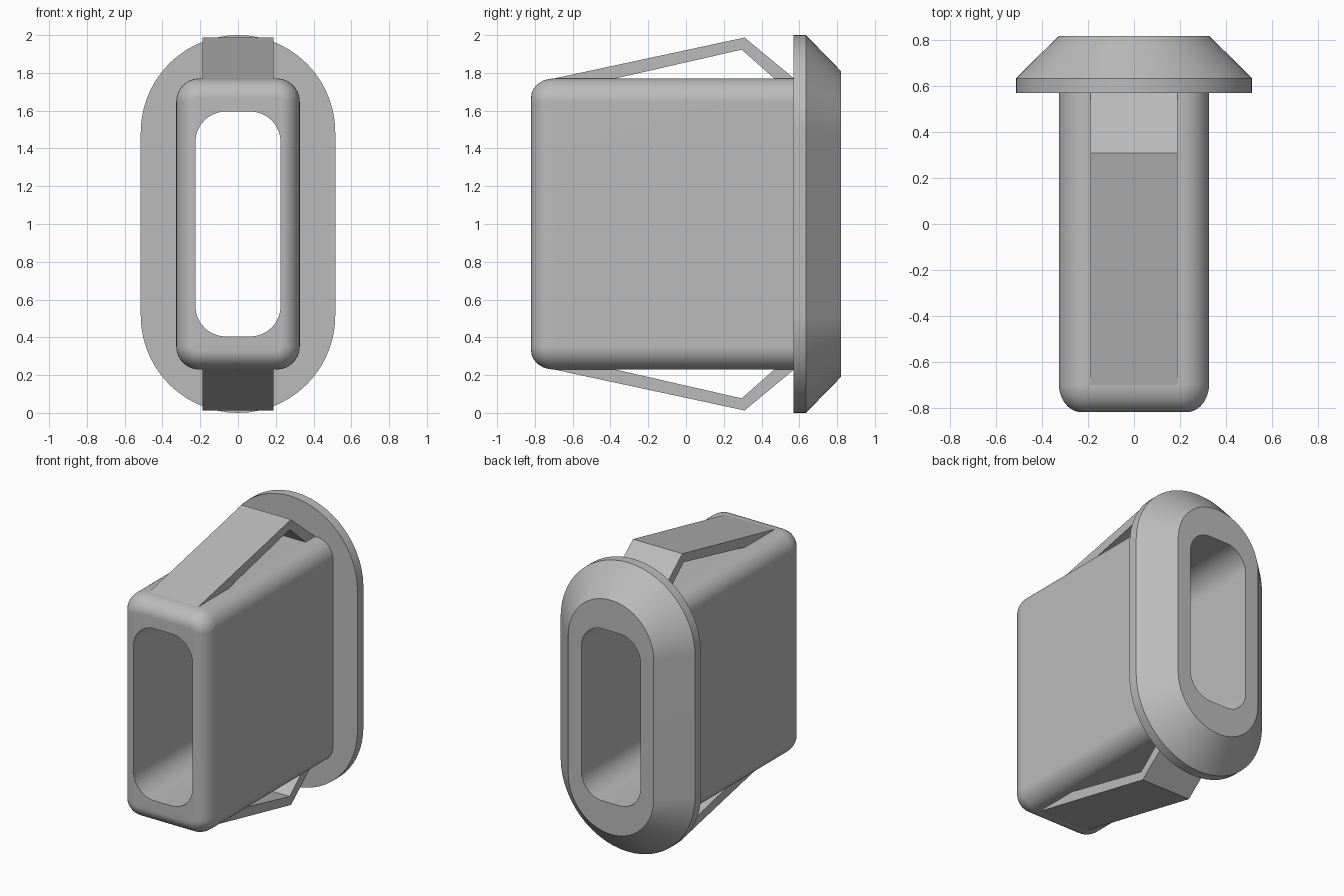
import bpy, bmesh, math

if "Cube" in bpy.data.objects:
    bpy.data.objects.remove(bpy.data.objects["Cube"], do_unlink=True)

MID = 1.0        # height of the centre line
SEG = 14         # segments per rounded corner
JOIN = 0.57      # where the sleeve meets the flange

grey = bpy.data.materials.new("plain grey")
grey.use_nodes = True
colour = (0.5, 0.5, 0.5, 1)
grey.diffuse_color = colour
grey.node_tree.nodes["Principled BSDF"].inputs["Base Color"].default_value = colour


def rounded_rect(hx, hz, r, y):
    """Closed ring of points: a rounded rectangle across the y axis."""
    pts = []
    for corner, (sx, sz) in enumerate([(1, 1), (-1, 1), (-1, -1), (1, -1)]):
        for i in range(SEG + 1):
            a = math.pi / 2 * (corner + i / SEG)
            pts.append((sx * (hx - r) + r * math.cos(a), y,
                        MID + sz * (hz - r) + r * math.sin(a)))
    return pts


def finish(name, bm):
    bmesh.ops.remove_doubles(bm, verts=bm.verts, dist=1e-5)
    bmesh.ops.recalc_face_normals(bm, faces=bm.faces)
    mesh = bpy.data.meshes.new(name)
    bm.to_mesh(mesh)
    bm.free()
    mesh.materials.append(grey)
    obj = bpy.data.objects.new(name, mesh)
    bpy.context.collection.objects.link(obj)
    return obj


def loft(name, rings):
    """Skin a series of rings, then shade smooth with sharp edges kept."""
    bm = bmesh.new()
    loops = [[bm.verts.new(p) for p in ring] for ring in rings]
    n = len(loops[0])
    for a, b in zip(loops, loops[1:]):
        for i in range(n):
            j = (i + 1) % n
            bm.faces.new((a[i], a[j], b[j], b[i]))
    obj = finish(name, bm)
    bpy.ops.object.select_all(action='DESELECT')
    obj.select_set(True)
    bpy.context.view_layer.objects.active = obj
    bpy.ops.object.shade_smooth_by_angle(angle=math.radians(30))
    weighted = obj.modifiers.new("even shading", 'WEIGHTED_NORMAL')
    weighted.keep_sharp = True
    return obj


def opening(y):
    return rounded_rect(0.225, 0.595, 0.16, y)


def sleeve_ring(inset, y):
    return rounded_rect(0.327 - inset, 0.77 - inset, 0.122 - inset, y)


# Sleeve: tunnel wall, front face, rounded front edge, outer wall
rings = [opening(JOIN), opening(-0.82)]
for k in range(11):
    t = math.pi / 2 * k / 10
    rings.append(sleeve_ring(0.1 * (1 - math.sin(t)), -0.7 - 0.12 * math.cos(t)))
rings.append(sleeve_ring(0, JOIN))
loft("sleeve", rings)

# Flange: flat underside, straight rim, bevel, back face, tunnel wall
loft("flange", [
    sleeve_ring(0, JOIN),
    rounded_rect(0.515, 1.0, 0.515, JOIN),
    rounded_rect(0.515, 1.0, 0.515, 0.635),
    rounded_rect(0.327, 0.81, 0.327, 0.82),
    opening(0.82),
    opening(JOIN),
])

# Spring clips: a bent strip above and its mirror below
CLIP = [(-0.71, 0.768), (0.31, 0.987), (0.57, 0.772), (0.57, 0.768),
        (0.47, 0.768), (0.295, 0.923), (-0.385, 0.768)]
for name, side in (("top_clip", 1), ("bottom_clip", -1)):
    bm = bmesh.new()
    face = bm.faces.new([bm.verts.new((-0.189, y, MID + side * z)) for y, z in CLIP])
    ext = bmesh.ops.extrude_face_region(bm, geom=[face])
    moved = [v for v in ext["geom"] if isinstance(v, bmesh.types.BMVert)]
    bmesh.ops.translate(bm, verts=moved, vec=(0.378, 0, 0))
    finish(name, bm)
